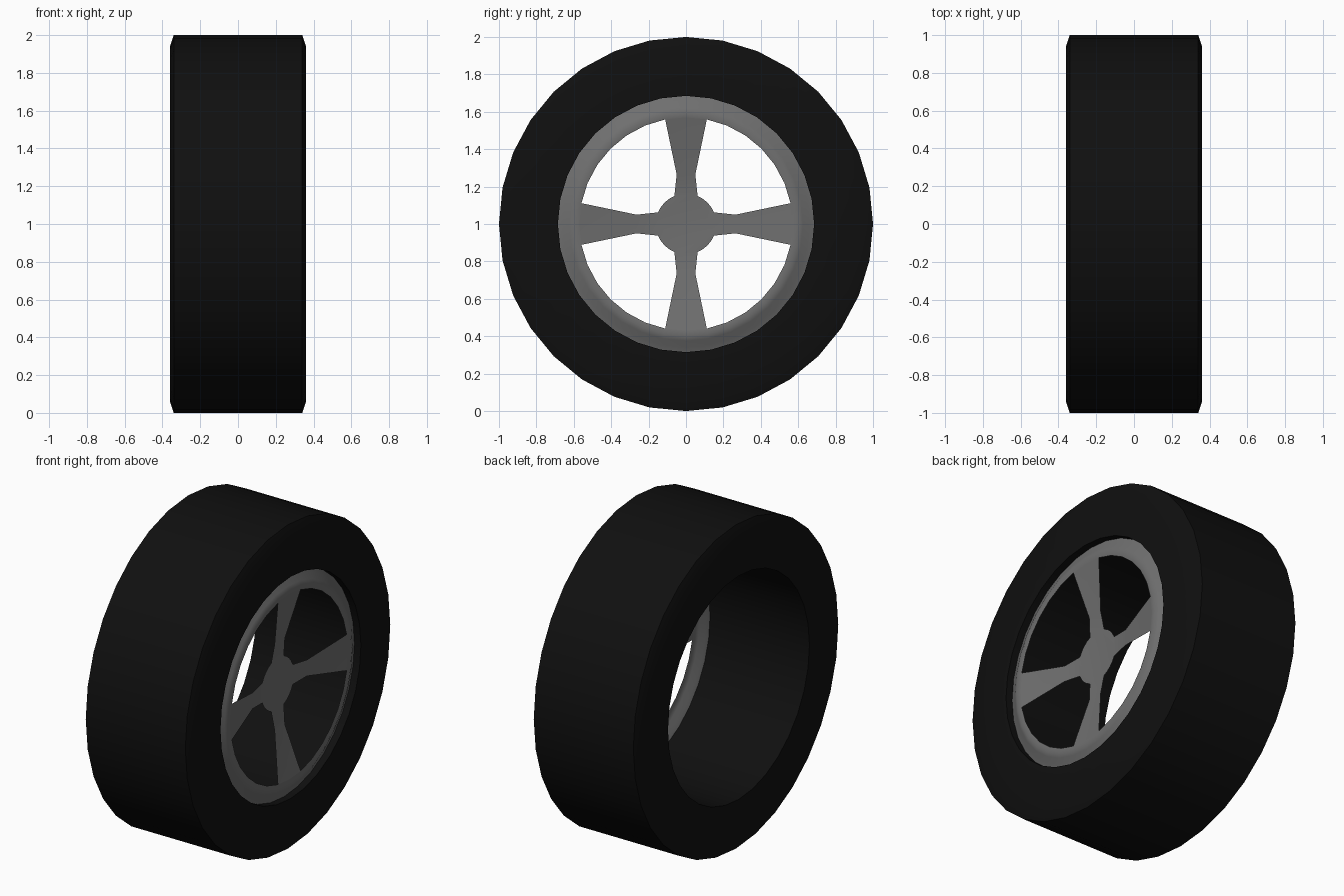
import bpy, bmesh, math

if "Cube" in bpy.data.objects:
    bpy.data.objects.remove(bpy.data.objects["Cube"])

SEG = 32
CENTRE_Z = 1.0


def material(name, rgb):
    m = bpy.data.materials.new(name)
    m.diffuse_color = (*rgb, 1.0)
    m.use_nodes = True
    m.node_tree.nodes["Principled BSDF"].inputs["Base Color"].default_value = m.diffuse_color
    return m


rubber = material("black rubber", (0.005, 0.005, 0.005))
alloy = material("grey alloy", (0.16, 0.16, 0.16))


def polar(x, r, step):
    """Point around the x axle; step counts segments from straight up."""
    a = 2 * math.pi * step / SEG
    return (x, r * math.sin(a), r * math.cos(a))


def finish(name, bm, mat, angle):
    mesh = bpy.data.meshes.new(name)
    bm.to_mesh(mesh)
    bm.free()
    mesh.materials.append(mat)
    ob = bpy.data.objects.new(name, mesh)
    bpy.context.collection.objects.link(ob)
    ob.location.z = CENTRE_Z
    bpy.ops.object.select_all(action='DESELECT')
    ob.select_set(True)
    bpy.context.view_layer.objects.active = ob
    bpy.ops.object.shade_smooth_by_angle(angle=math.radians(angle))
    return ob


def lathe(name, profile, mat, closed, angle=35):
    """Spin an (x, radius) profile around the axle."""
    bm = bmesh.new()
    rings = [[bm.verts.new(polar(x, r, i)) for i in range(SEG)]
             for x, r in profile]
    pairs = list(zip(rings, rings[1:]))
    if closed:
        pairs.append((rings[-1], rings[0]))
    for a, b in pairs:
        for i in range(SEG):
            j = (i + 1) % SEG
            bm.faces.new((a[i], a[j], b[j], b[i]))
    if closed:
        bmesh.ops.recalc_face_normals(bm, faces=bm.faces)
    else:
        # Open rim sheet looks outward along +x
        bm.normal_update()
        if sum(f.normal.x for f in bm.faces) < 0:
            bmesh.ops.reverse_faces(bm, faces=bm.faces)
    return finish(name, bm, mat, angle)


# Tyre: tread, chamfered shoulders, flat sidewalls and open bore
lathe("tyre", [(-0.36, 0.69), (-0.36, 0.94), (-0.34, 1.0), (0.34, 1.0),
               (0.36, 0.94), (0.36, 0.685), (0.29, 0.685)], rubber, True)

# Rim ring: bulging lip set into the front of the bore
lathe("rim_ring", [(0.315, 0.686), (0.325, 0.66), (0.345, 0.625),
                   (0.355, 0.60), (0.35, 0.57)], alloy, False, 60)

# Four-spoke dished centre: hub disc plus flared spokes
bm = bmesh.new()
hub = [bm.verts.new(polar(0.27, 0.162, i)) for i in range(SEG)]
bm.faces.new(hub)
for k in range(4):
    s = k * SEG // 4
    ang = 2 * math.pi * k / 4
    outer = [bm.verts.new(polar(0.35, 0.57, s + d)) for d in (-1, 0, 1)]
    waist = [bm.verts.new((0.285,
                           0.265 * math.sin(ang) + w * math.cos(ang),
                           0.265 * math.cos(ang) - w * math.sin(ang)))
             for w in (-0.05, 0.0, 0.05)]
    root = [hub[(s + d) % SEG] for d in (-2, -1, 0, 1, 2)]
    for i in range(2):
        bm.faces.new((waist[i], waist[i + 1], outer[i + 1], outer[i]))
        bm.faces.new((*root[2 * i:2 * i + 3], waist[i + 1], waist[i]))
bm.normal_update()
bmesh.ops.reverse_faces(bm, faces=[f for f in bm.faces if f.normal.x < 0])
finish("spokes_and_hub", bm, alloy, 30)
